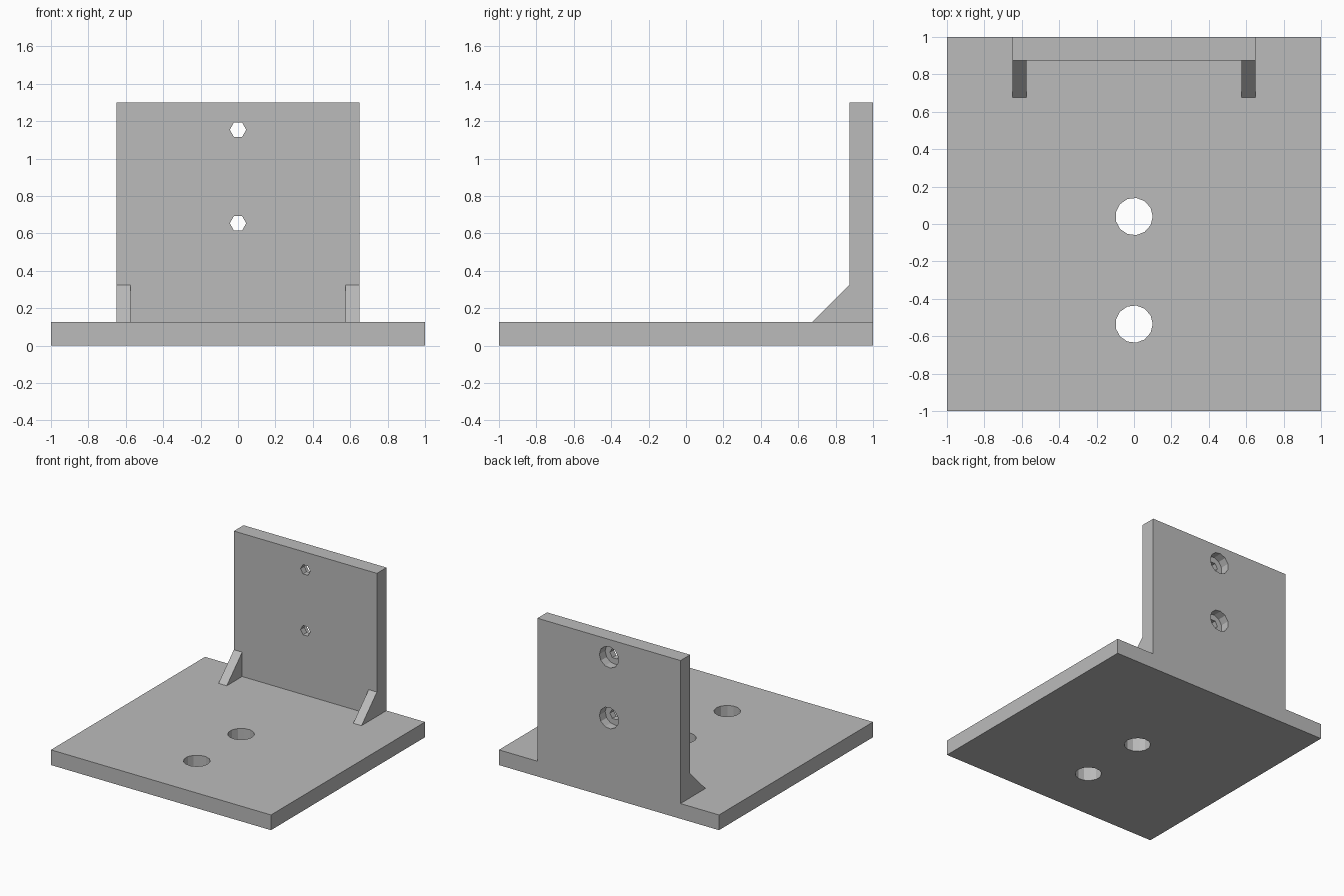
import bpy
import bmesh
from math import pi
from mathutils import Matrix, Vector

cube = bpy.data.objects.get("Cube")
if cube:
    bpy.data.objects.remove(cube, do_unlink=True)

grey = bpy.data.materials.new("plain grey")
grey.use_nodes = True
COLOUR = (0.5, 0.5, 0.5, 1)
grey.diffuse_color = COLOUR
grey.node_tree.nodes["Principled BSDF"].inputs["Base Color"].default_value = COLOUR

T = 0.125        # plate thickness
WALL_W = 0.65    # half width of the upright
WALL_Y = 1 - T   # front face of the upright


def finish(name, bm):
    bmesh.ops.recalc_face_normals(bm, faces=bm.faces)
    mesh = bpy.data.meshes.new(name)
    bm.to_mesh(mesh)
    bm.free()
    mesh.materials.append(grey)
    obj = bpy.data.objects.new(name, mesh)
    bpy.context.collection.objects.link(obj)
    return obj


def box(name, low, high):
    low, high = Vector(low), Vector(high)
    bm = bmesh.new()
    bmesh.ops.create_cube(bm, size=1, matrix=Matrix.Translation((low + high) / 2)
                          @ Matrix.Diagonal((*(high - low), 1)))
    return finish(name, bm)


def drill(target, centre, radius, depth, sides, upright=False):
    """Cut a faceted hole with one corner on the x axis."""
    bm = bmesh.new()
    bmesh.ops.create_cone(bm, cap_ends=True, segments=sides, radius1=radius,
                          radius2=radius, depth=depth)
    # Put the first corner at +x whatever the primitive's start angle
    first = max(bm.verts, key=lambda v: (round(v.co.x, 4), v.co.y)).co
    start = Vector((1, 0)).angle_signed(Vector((first.x, first.y)))
    turn = Matrix.Rotation(start, 4, "Z")
    tilt = Matrix.Rotation(pi / 2 if upright else 0, 4, "X")
    bm.transform(Matrix.Translation(centre) @ tilt @ turn)
    cutter = finish("hole_cutter", bm)
    cutter.hide_render = True
    mod = target.modifiers.new("hole", "BOOLEAN")
    mod.operation = "DIFFERENCE"
    mod.solver = "EXACT"
    mod.object = cutter
    bpy.context.view_layer.objects.active = target
    bpy.ops.object.modifier_apply(modifier=mod.name)
    bpy.data.objects.remove(cutter, do_unlink=True)


# Base plate with two large through holes
base = box("base_plate", (-1, -1, 0), (1, 1, T))
for y in (0.04, -0.535):
    drill(base, (0, y, T / 2), 0.1, 0.5, 13)

# Upright plate with two screw holes, counterbored from the back
wall = box("upright_plate", (-WALL_W, WALL_Y, T), (WALL_W, 1, 1.3))
for z in (0.654, 1.154):
    drill(wall, (0, 1, z), 0.0875, 0.15, 11, upright=True)
    drill(wall, (0, WALL_Y, z), 0.044, 0.5, 6, upright=True)

# Triangular gussets flush with the sides of the upright
for side, name in ((1, "left_gusset"), (-1, "right_gusset")):
    bm = bmesh.new()
    outline = [(WALL_Y, T), (WALL_Y - 0.2, T), (WALL_Y, T + 0.2)]
    face = bm.faces.new([bm.verts.new((side * WALL_W, y, z)) for y, z in outline])
    grown = bmesh.ops.extrude_face_region(bm, geom=[face])["geom"]
    bmesh.ops.translate(bm, vec=(-side * 0.075, 0, 0),
                        verts=[v for v in grown if isinstance(v, bmesh.types.BMVert)])
    finish(name, bm)
